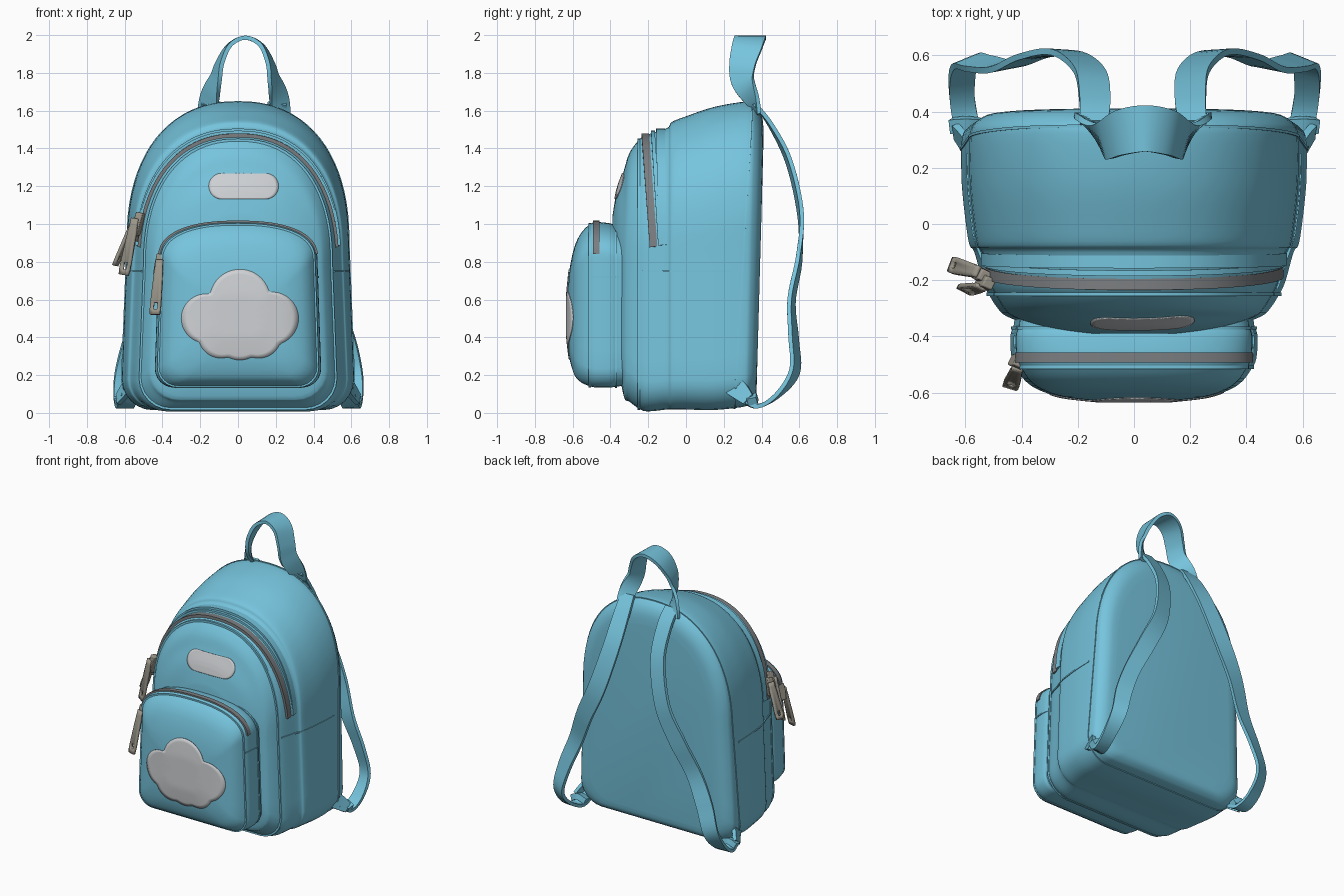
import bpy, bmesh, math
from mathutils import Vector
from mathutils.bvhtree import BVHTree

if "Cube" in bpy.data.objects:
    bpy.data.objects.remove(bpy.data.objects["Cube"])


def material(name, rgb):
    m = bpy.data.materials.new(name)
    m.diffuse_color = (*rgb, 1)
    m.use_nodes = True
    m.node_tree.nodes["Principled BSDF"].inputs["Base Color"].default_value = m.diffuse_color
    return m


BLUE = material("blue_fabric", (0.18, 0.55, 0.72))
PALE = material("pale_grey_patch", (0.62, 0.64, 0.66))
ZIP = material("zipper_grey", (0.20, 0.21, 0.22))
METAL = material("warm_metal", (0.33, 0.31, 0.26))


def finish(name, bm, mat):
    bmesh.ops.recalc_face_normals(bm, faces=bm.faces)
    me = bpy.data.meshes.new(name)
    bm.to_mesh(me)
    bm.free()
    me.materials.append(mat)
    ob = bpy.data.objects.new(name, me)
    bpy.context.collection.objects.link(ob)
    return ob


def smooth_rows(rows, n=4):
    """Catmull-Rom through rows of numbers."""
    p = [rows[0]] + list(rows) + [rows[-1]]
    out = []
    for i in range(1, len(p) - 2):
        for k in range(n):
            t = k / n
            out.append([0.5 * (2 * b + (c - a) * t + (2 * a - 5 * b + 4 * c - d) * t * t
                               + (3 * b - a - 3 * c + d) * t ** 3)
                        for a, b, c, d in zip(p[i - 1], p[i], p[i + 1], p[i + 2])])
    return out + [list(rows[-1])]


def outline(sec, shape):
    """Arch outline in x/z: rounded bottom corners, tapered sides, domed top."""
    y, w, z0, z1 = sec
    frac, e, rb = shape
    rb = min(rb, w * 0.5, (z1 - z0) * 0.25)
    zs, wt = z0 + frac * (z1 - z0), w * 0.955
    half = [(0, z0), ((w - rb) / 2, z0)]
    for i in range(7):
        a = math.pi / 2 * i / 6
        half.append((w - rb + rb * math.sin(a), z0 + rb - rb * math.cos(a)))
    for i in range(1, 6):
        t = i / 6
        half.append((w + (wt - w) * t, z0 + rb + (zs - z0 - rb) * t))
    for i in range(21):
        a = math.pi / 2 * i / 20
        half.append((wt * max(math.cos(a), 0) ** (2 / e), zs + (z1 - zs) * math.sin(a) ** (2 / e)))
    half[-1] = (0, z1)
    lean = 0.04 * max(0, (y - 0.1) / 0.3)          # the back leans inwards at the bottom
    pts = [Vector((x, y - lean * max(0, 1 - z / 1.5), z)) for x, z in half]
    return pts + [Vector((-p.x, p.y, p.z)) for p in pts[-2:0:-1]]


def skin(bm, loops, closed_ends=True, wrap=False):
    rings = [[bm.verts.new(p) for p in lp] for lp in loops]
    pairs = list(zip(rings, rings[1:])) + ([(rings[-1], rings[0])] if wrap else [])
    for a, b in pairs:
        for i in range(len(a)):
            j = (i + 1) % len(a)
            bm.faces.new((a[i], a[j], b[j], b[i]))
    if closed_ends and not wrap:
        bm.faces.new(rings[0])
        bm.faces.new(rings[-1])


def loft(name, secs, shape, mat):
    bm = bmesh.new()
    skin(bm, [outline(s, shape) for s in secs])
    return finish(name, bm, mat)


def section_at(secs, y):
    for a, b in zip(secs, secs[1:]):
        if a[0] >= y >= b[0]:
            t = (a[0] - y) / max(a[0] - b[0], 1e-9)
            return [y] + [u + (v - u) * t for u, v in zip(a[1:], b[1:])]
    return secs[-1]


def ribbon(name, pts, sides, widths, thick, mat, closed=False):
    """Flat band swept along points, its width along the side vectors."""
    bm, loops, n = bmesh.new(), [], len(pts)
    for i, p in enumerate(pts):
        a = pts[(i - 1) % n] if closed else pts[max(i - 1, 0)]
        b = pts[(i + 1) % n] if closed else pts[min(i + 1, n - 1)]
        t = (b - a).normalized()
        s = (sides[i] - t * sides[i].dot(t)).normalized()
        o, s = t.cross(s) * thick / 2, s * widths[i] / 2
        loops.append([p + s + o, p - s + o, p - s - o, p + s - o])
    skin(bm, loops, wrap=closed)
    return finish(name, bm, mat)


def strap(name, rows, thick, mat, mirror=1):
    """Rows: x, y, z, side x, side y, side z, width."""
    r = smooth_rows(rows, 6)
    ribbon(name, [Vector((v[0] * mirror + 0.02 * v[2], v[1], v[2])) for v in r],
           [Vector((v[3] * mirror, v[4], v[5])) for v in r], [v[6] for v in r], thick, mat)


def hoop(name, secs, shape, y_top, y_low, zmin, width, thick, mat):
    """Band following the bag surface; open above zmin, or a full loop if zmin is None."""
    base = outline(section_at(secs, y_top), shape)
    ztop, pts = max(p.z for p in base), []
    for i, p in enumerate(base):
        if zmin is None or p.z > zmin:
            t = (ztop - p.z) / (ztop - (zmin or 0))
            pts.append(outline(section_at(secs, y_top + (y_low - y_top) * t), shape)[i])
    n = len(pts)
    ribbon(name, pts, [Vector((0, 1, 0))] * n, [width] * n, thick, mat, zmin is None)


# Main bag and front pocket: sections are y, half width, bottom, top
BAG, POCKET = (0.54, 2.28, 0.16), (0.78, 2.4, 0.1)
bag = smooth_rows([
    (0.412, .49, .12, 1.48), (0.402, .55, .075, 1.57), (0.37, .595, .045, 1.63),
    (0.32, .613, .03, 1.648), (0.15, .613, .015, 1.62), (0.0, .598, .018, 1.57),
    (-0.075, .585, .018, 1.54), (-0.10, .568, .018, 1.508), (-0.20, .54, .008, 1.475),
    (-0.245, .52, .02, 1.45), (-0.30, .485, .06, 1.375), (-0.33, .45, .09, 1.28),
    (-0.365, .35, .3, 1.18), (-0.39, .22, .55, 1.04)])
pocket = smooth_rows([
    (-0.29, .42, .15, .985), (-0.36, .428, .14, .99), (-0.40, .44, .135, 1.003),
    (-0.48, .435, .135, 1.01), (-0.52, .415, .145, .99), (-0.56, .385, .165, .945),
    (-0.59, .34, .2, .88), (-0.615, .26, .28, .77), (-0.63, .13, .4, .63)])
bag_ob = loft("main_bag", bag, BAG, BLUE)
pocket_ob = loft("front_pocket", pocket, POCKET, BLUE)

# Zippers, flap and piping
hoop("main_zipper", bag, BAG, -0.215, -0.17, 0.84, 0.04, 0.02, ZIP)
hoop("main_zipper_flap", bag, BAG, -0.135, -0.125, 0.84, 0.045, 0.02, BLUE)
hoop("main_zipper_lip", bag, BAG, -0.175, -0.135, 0.84, 0.02, 0.022, BLUE)
hoop("panel_piping", bag, BAG, -0.25, -0.25, None, 0.014, 0.014, BLUE)
hoop("back_piping", bag, BAG, 0.35, 0.28, None, 0.01, 0.01, BLUE)
hoop("pocket_zipper", pocket, POCKET, -0.475, -0.475, 0.84, 0.034, 0.016, ZIP)
hoop("pocket_piping", pocket, POCKET, -0.51, -0.51, None, 0.012, 0.012, BLUE)
hoop("pocket_base_piping", pocket, POCKET, -0.37, -0.37, None, 0.012, 0.012, BLUE)

# Side seams
for side, s in (("left", -1), ("right", 1)):
    for part, secs, y0, y1, z in (("bag", bag, 0.25, -0.23, 0.75), ("pocket", pocket, -0.36, -0.5, 0.72)):
        ys = [y0 + (y1 - y0) * i / 10 for i in range(11)]
        pts = [Vector((s * section_at(secs, y)[1] * 0.962, y, z)) for y in ys]
        ribbon(f"{part}_seam_{side}", pts, [Vector((0, 0, 1))] * 11, [0.01] * 11, 0.01, BLUE)


# Patches: outline is a union of circles, projected on the surface
def patch(name, target, cx, cz, circles, mat):
    tree = BVHTree.FromPolygons([v.co for v in target.data.vertices],
                                [p.vertices for p in target.data.polygons])
    bm, n, rings = bmesh.new(), 96, 10

    def place(x, z):
        hit = tree.ray_cast(Vector((x, -2, z)), Vector((0, 1, 0)))[0]
        return bm.verts.new(hit + Vector((0, -0.003, 0)))

    def radius(dx, dz):
        best = 0.01
        for x, z, r in circles:
            b = x * dx + z * dz
            d = b * b - (x * x + z * z - r * r)
            if d > 0:
                best = max(best, b + math.sqrt(d))
        return best

    centre, prev = place(cx, cz), None
    dirs = [(math.cos(2 * math.pi * i / n), math.sin(2 * math.pi * i / n)) for i in range(n)]
    for k in range(1, rings + 1):
        ring = [place(cx + dx * radius(dx, dz) * k / rings, cz + dz * radius(dx, dz) * k / rings)
                for dx, dz in dirs]
        for i in range(n):
            j = (i + 1) % n
            bm.faces.new((prev[i], prev[j], ring[j], ring[i]) if prev else (centre, ring[j], ring[i]))
        prev = ring
    ob = finish(name, bm, mat)
    sol = ob.modifiers.new("thickness", "SOLIDIFY")
    sol.thickness, sol.offset = 0.004, 0


patch("cloud_patch", pocket_ob, 0.01, 0.5,
      [(0, .1, .16), (-.18, 0, .13), (.17, 0, .14), (-.1, -.09, .12), (.1, -.09, .12), (0, -.09, .13)], PALE)
patch("name_plate", bag_ob, 0.03, 1.2, [(-.117 + .234 * i / 30, 0, .068) for i in range(31)], PALE)

# Carry handle, twisting from flat on the back to upright at the top
left = [(-.195, .385, 1.58, -1, .1, 0, .10), (-.185, .35, 1.66, -.8, .6, 0, .11),
        (-.155, .30, 1.76, -.4, .9, 0, .125), (-.135, .30, 1.85, -.2, 1, 0, .14),
        (-.085, .325, 1.945, -.05, 1, 0, .16)]
strap("carry_handle", left + [(0, .34, 1.986, 0, 1, 0, .165)]
      + [(-r[0], r[1], r[2], -r[3], *r[4:]) for r in left[::-1]], 0.022, BLUE)

# Shoulder straps with their lower anchors
rows = [(.175, .36, 1.64, 1, 0, 0, .10), (.17, .445, 1.53, 1, .1, 0, .11), (.185, .545, 1.33, 1, .1, .2, .115),
        (.26, .607, 1.05, 1, .1, .2, .12), (.37, .60, .82, 1, -.1, .2, .12), (.47, .56, .6, 1, -.2, .2, .11),
        (.555, .57, .4, 1, -.35, .2, .11), (.605, .575, .22, 1, -.4, .2, .10), (.615, .48, .09, 1, -.2, 0, .09),
        (.60, .37, .035, 1, 0, 0, .09), (.575, .28, .09, 1, 0, .2, .09)]
for side, s in (("left", -1), ("right", 1)):
    strap(f"shoulder_strap_{side}", rows, 0.022, BLUE, s)
    strap(f"strap_anchor_{side}", [(.57, .22, .16, 0, .5, .7, .10), (.60, .28, .12, 0, .5, .7, .10),
                                   (.635, .33, .07, 0, .5, .7, .07)], 0.025, BLUE, s)
    strap(f"strap_keeper_{side}", [(.545, .35, .06, 0, 1, .3, .05), (.60, .35, .08, 0, 1, .3, .06),
                                   (.65, .35, .06, 0, 1, .3, .05)], 0.04, BLUE, s)


# Zip pulls: a slider block and a tapered tab with a slot
def block(name, a, b, side, width, thick):
    d = Vector(b) - Vector(a)
    ob = ribbon(name, [Vector(a), Vector(a) + d * .5, Vector(b)], [Vector(side)] * 3,
                [width * .8, width, width * .8], thick, METAL)
    bev = ob.modifiers.new("bevel", "BEVEL")
    bev.width, bev.segments = 0.005, 2


def tab(name, a, b, side, width):
    a, b, s = Vector(a), Vector(b), Vector(side)
    d = b - a
    s = (s - d * s.dot(d) / d.length_squared).normalized() * width / 2
    bm = bmesh.new()
    spots = [(0, .7, .3), (.12, .7, .3), (.2, .8, .3), (.78, 1, .35), (.9, 1, .35), (1, .9, .35)]
    grid = [[bm.verts.new(a + d * t + s * k) for k in (-o, -i, i, o)] for t, o, i in spots]
    for r in range(5):
        for c in range(3):
            if not (c == 1 and r == 3):
                bm.faces.new((grid[r][c], grid[r][c + 1], grid[r + 1][c + 1], grid[r + 1][c]))
    ob = finish(name, bm, METAL)
    sol = ob.modifiers.new("thickness", "SOLIDIFY")
    sol.thickness, sol.offset = 0.016, 0


block("main_slider_front", (-.515, -.21, 1.06), (-.545, -.205, 0.94), (.5, 1, 0), .05, .04)
tab("main_pull_front", (-.545, -.225, 1.03), (-.605, -.235, .73), (1, -.5, 0), .06)
block("main_slider_back", (-.53, -.185, 1.03), (-.555, -.18, .91), (.5, 1, 0), .05, .04)
tab("main_pull_back", (-.555, -.17, 1.01), (-.65, -.145, .78), (.4, 1, 0), .06)
block("pocket_slider", (-.405, -.49, .84), (-.425, -.49, .73), (.5, 1, 0), .05, .04)
tab("pocket_pull", (-.415, -.515, .81), (-.44, -.58, .52), (1, -.3, 0), .058)

# Smooth shading with sharp edges kept
for ob in bpy.context.scene.objects:
    ob.select_set(True)
    bpy.context.view_layer.objects.active = ob
bpy.ops.object.shade_smooth_by_angle(angle=math.radians(40))
